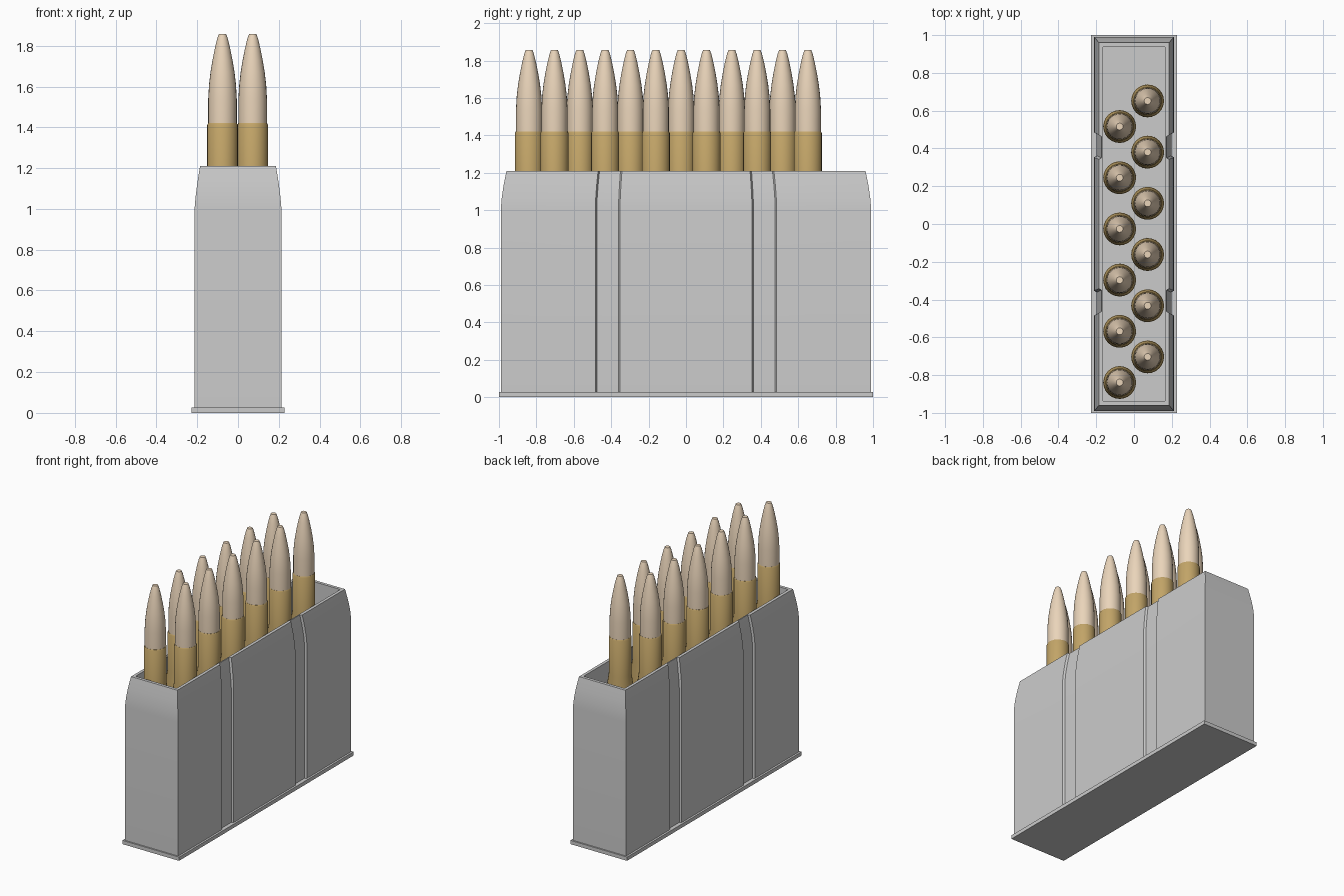
import bpy, bmesh, math

if "Cube" in bpy.data.objects:
    bpy.data.objects.remove(bpy.data.objects["Cube"])

def material(name, color):
    m = bpy.data.materials.new(name)
    m.diffuse_color = color
    m.use_nodes = True
    m.node_tree.nodes["Principled BSDF"].inputs["Base Color"].default_value = m.diffuse_color
    return m

def finish(name, bm, mat=None, smooth=None):
    bmesh.ops.recalc_face_normals(bm, faces=bm.faces)
    me = bpy.data.meshes.new(name)
    bm.to_mesh(me)
    bm.free()
    ob = bpy.data.objects.new(name, me)
    bpy.context.collection.objects.link(ob)
    if mat:
        me.materials.append(mat)
    if smooth:
        bpy.ops.object.select_all(action='DESELECT')
        ob.select_set(True)
        bpy.context.view_layer.objects.active = ob
        bpy.ops.object.shade_smooth_by_angle(angle=math.radians(smooth))
    return ob

def bridge(bm, a, b):
    n = len(a)
    for i in range(n):
        j = (i + 1) % n
        bm.faces.new((a[i], a[j], b[j], b[i]))

def lathe(name, profile, mat, segments=24):
    bm = bmesh.new()
    rings = [[bm.verts.new((r * math.cos(2 * math.pi * i / segments),
                            r * math.sin(2 * math.pi * i / segments), z))
              for i in range(segments)] for r, z in profile]
    for a, b in zip(rings, rings[1:]):
        bridge(bm, a, b)
    bm.faces.new(rings[0][::-1])
    bm.faces.new(rings[-1])
    return finish(name, bm, mat, 30)

# Floor plate
bm = bmesh.new()
bmesh.ops.create_cube(bm, size=1)
for v in bm.verts:
    v.co.x *= 0.455
    v.co.y *= 2.0
    v.co.z = 0.0 if v.co.z < 0 else 0.027
finish("base_plate", bm)

# Open box: outer section with two recessed bands per long side
GROOVE = 0.014
def outer_ring(bm, z, hx, hy):
    s = hy / 0.99
    side = [(0, -hy)]
    for y0, y1 in ((-0.485, -0.353), (0.353, 0.485)):
        y0, y1 = y0 * s, y1 * s
        side += [(0, y0), (GROOVE, y0 + 0.008), (GROOVE, y1 - 0.008), (0, y1)]
    side.append((0, hy))
    pts = [(hx - d, y) for d, y in side]
    pts += [(-x, -y) for x, y in pts]
    return [bm.verts.new((x, y, z)) for x, y in pts]

bm = bmesh.new()
rings = [outer_ring(bm, *p) for p in (
    (0.02, 0.213, 0.99), (1.0, 0.213, 0.99), (1.06, 0.208, 0.986),
    (1.13, 0.199, 0.976), (1.21, 0.186, 0.96))]
for a, b in zip(rings, rings[1:]):
    bridge(bm, a, b)
bm.faces.new(rings[0][::-1])

# Rim and straight inner well, inner loop matches the outer point count
top = rings[-1]
def inner_ring(z):
    out = []
    for v in top:
        y = max(-0.938, min(0.938, v.co.y))
        out.append(bm.verts.new((math.copysign(0.164, v.co.x), y, z)))
    return out
rim, floor = inner_ring(1.21), inner_ring(0.04)
bridge(bm, top, rim)
bridge(bm, rim, floor)
bm.faces.new(floor)
finish("box_body", bm, smooth=20)

# Staggered double row of cartridges
brass = material("brass", (0.55, 0.38, 0.14, 1))
tan = material("tan", (0.82, 0.66, 0.49, 1))
case = lathe("case", [(0.08, 0.04), (0.087, 0.05), (0.086, 1.07), (0.075, 1.15),
                      (0.075, 1.412), (0.071, 1.42)], brass)
tip = lathe("bullet", [(0.07, 1.415), (0.07, 1.54), (0.066, 1.61), (0.059, 1.67),
                       (0.049, 1.73), (0.037, 1.79), (0.026, 1.835), (0.018, 1.857)], tan)
for k in range(12):
    for src in (case, tip):
        ob = src if k == 0 else src.copy()
        if k:
            ob.name = f"{src.name}_{k + 1}"
            bpy.context.collection.objects.link(ob)
        ob.location = (0.072 if k % 2 else -0.076, -0.839 + 0.1355 * k, 0)
